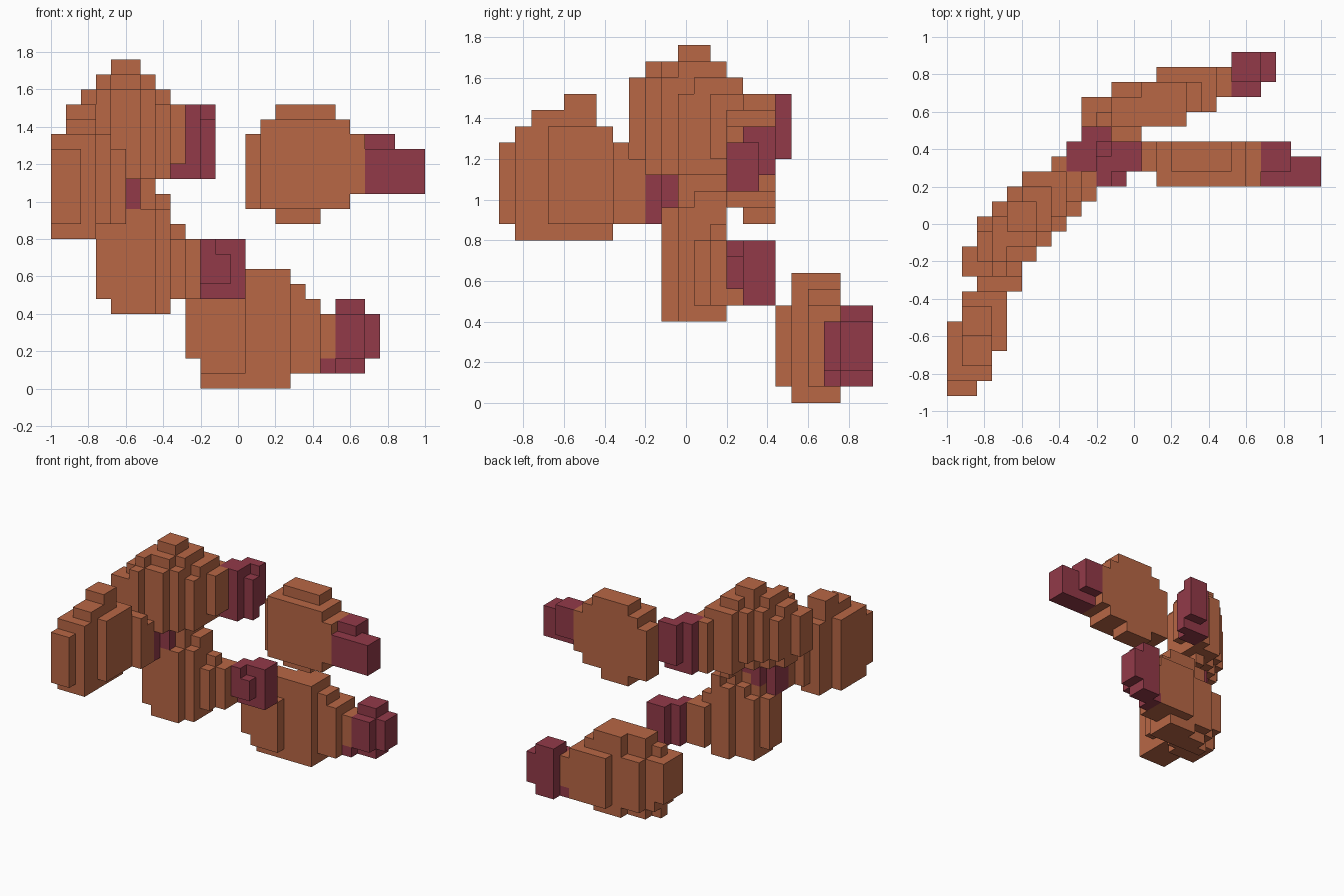
import bpy, bmesh

cube = bpy.data.objects.get("Cube")
if cube:
    bpy.data.objects.remove(cube, do_unlink=True)

S = 0.08  # edge length of one block


def material(name, rgb):
    m = bpy.data.materials.new(name)
    m.use_nodes = True
    col = (*rgb, 1.0)
    m.diffuse_color = col
    m.node_tree.nodes["Principled BSDF"].inputs["Base Color"].default_value = col
    return m


ORANGE = material("burnt orange", (0.48, 0.135, 0.06))
WINE = material("wine red", (0.29, 0.042, 0.066))


def box(x0, x1, y0, y1, z0, z1):
    return {(x, y, z) for x in range(x0, x1)
            for y in range(y0, y1) for z in range(z0, z1)}


def ribs(first, rows, along_x=True):
    """One-block-thick ribs: (side0, side1, z0, z1, top trim, bottom trim);
    the outer layers of each rib are lowered by the trims."""
    cells = set()
    for n, (a, b, z0, z1, top, bot) in enumerate(rows, first):
        for s in range(a, b):
            edge = s in (a, b - 1)
            lo, hi = (z0 + bot, z1 - top) if edge else (z0, z1)
            cells |= box(n, n + 1, s, s + 1, lo, hi) if along_x else \
                box(s, s + 1, n, n + 1, lo, hi)
    return cells


def build(name, cells, mat):
    """Outer skin of a set of blocks, with flat areas merged."""
    bm = bmesh.new()
    verts = {}

    def vert(p):
        if p not in verts:
            verts[p] = bm.verts.new((p[0] * S - 1, p[1] * S - 0.92, p[2] * S))
        return verts[p]

    for c in cells:
        for axis in range(3):
            u, v = (axis + 1) % 3, (axis + 2) % 3
            for side in (0, 1):
                n = list(c)
                n[axis] += 1 if side else -1
                if tuple(n) in cells:
                    continue
                ring = []
                for du, dv in ((0, 0), (1, 0), (1, 1), (0, 1)):
                    p = list(c)
                    p[axis] += side
                    p[u] += du
                    p[v] += dv
                    ring.append(vert(tuple(p)))
                bm.faces.new(ring if side else ring[::-1])
    bmesh.ops.dissolve_limit(bm, angle_limit=0.01, verts=bm.verts[:],
                             edges=bm.edges[:])
    me = bpy.data.meshes.new(name)
    bm.to_mesh(me)
    bm.free()
    me.materials.append(mat)
    bpy.context.collection.objects.link(bpy.data.objects.new(name, me))


# Lowest fish, at the back
body = ribs(9, [
    (17, 20, 2, 6, 0, 0),
    (17, 20, 0, 7, 1, 1),
    (17, 21, 0, 8, 2, 1),
    (17, 21, 0, 8, 2, 1),
    (18, 21, 0, 8, 0, 0),
    (18, 22, 0, 8, 0, 0),
    (18, 22, 0, 8, 0, 0),
    (19, 22, 1, 7, 0, 0),
    (19, 22, 1, 6, 0, 0),
    (20, 22, 2, 5, 0, 0)])
body -= box(14, 18, 21, 22, 0, 1) | box(14, 18, 21, 22, 6, 9)
build("low_fish_body", body, ORANGE)
build("low_fish_tail", box(19, 21, 21, 23, 1, 6) | box(21, 22, 21, 23, 2, 5)
      | box(19, 21, 20, 21, 2, 5) | box(18, 19, 20, 22, 1, 2), WINE)

# Straight fish on the right
profile = [(13, 14, 12, 17), (14, 15, 12, 18), (15, 18, 11, 19),
           (18, 19, 12, 19), (19, 20, 12, 18), (20, 21, 13, 17)]
body = set()
for x0, x1, z0, z1 in profile:
    body |= box(x0, x1, 15, 17, z0, z1)
    if x0 > 13:
        body |= box(x0, x1, 14, 15, max(z0, 12), min(z1, 18))
build("right_fish_body", body, ORANGE)
build("right_fish_tail", box(21, 25, 14, 16, 13, 16)
      | box(21, 23, 15, 17, 14, 17), WINE)

# Middle fish, swimming at a slant
body = ribs(3, [
    (10, 12, 6, 11, 0, 0),
    (10, 13, 5, 12, 1, 0),
    (10, 13, 5, 13, 1, 0),
    (10, 14, 5, 14, 2, 0),
    (11, 14, 5, 13, 1, 0),
    (12, 15, 6, 11, 1, 0),
    (13, 15, 6, 10, 0, 0)])
body |= box(7, 8, 13, 14, 12, 13)
build("middle_fish_body", body, ORANGE)
build("middle_fish_tail", box(10, 11, 14, 15, 7, 10) | box(11, 12, 14, 15, 7, 9)
      | box(10, 13, 15, 16, 6, 10) | box(11, 13, 16, 17, 6, 10), WINE)

# Highest fish, swimming diagonally
body = ribs(1, [
    (8, 10, 15, 19, 0, 0),
    (8, 12, 14, 20, 1, 1),
    (8, 13, 14, 21, 1, 1),
    (9, 14, 14, 21, 1, 1),
    (9, 15, 14, 21, 1, 0),
    (10, 15, 13, 21, 1, 1),
    (11, 16, 14, 20, 1, 0),
    (13, 15, 15, 19, 0, 0)])
body |= box(4, 6, 11, 13, 21, 22)
build("high_fish_body", body, ORANGE)
build("high_fish_tail", box(8, 10, 15, 17, 14, 19) | box(10, 11, 16, 17, 14, 18)
      | box(9, 11, 17, 18, 15, 19) | box(10, 11, 16, 17, 14, 18), WINE)

# Front fish on the left
body = box(0, 2, 0, 1, 11, 16)
for y, x0, x1, z1 in [(1, 0, 3, 17), (2, 0, 3, 18), (3, 0, 3, 18), (4, 0, 3, 19),
                      (5, 1, 3, 19), (6, 1, 3, 17)]:
    body |= box(max(x0, 1), x1, y, y + 1, 10, z1)
    if x0 == 0:
        body |= box(0, 1, y, y + 1, 10, min(z1, 17))
body |= box(3, 4, 3, 7, 11, 17)
body |= box(2, 5, 7, 8, 11, 16) | box(3, 5, 8, 9, 11, 15)
build("left_fish_body", body, ORANGE)
build("left_fish_tail", box(3, 5, 9, 11, 11, 14) | box(4, 6, 10, 12, 12, 14), WINE)
